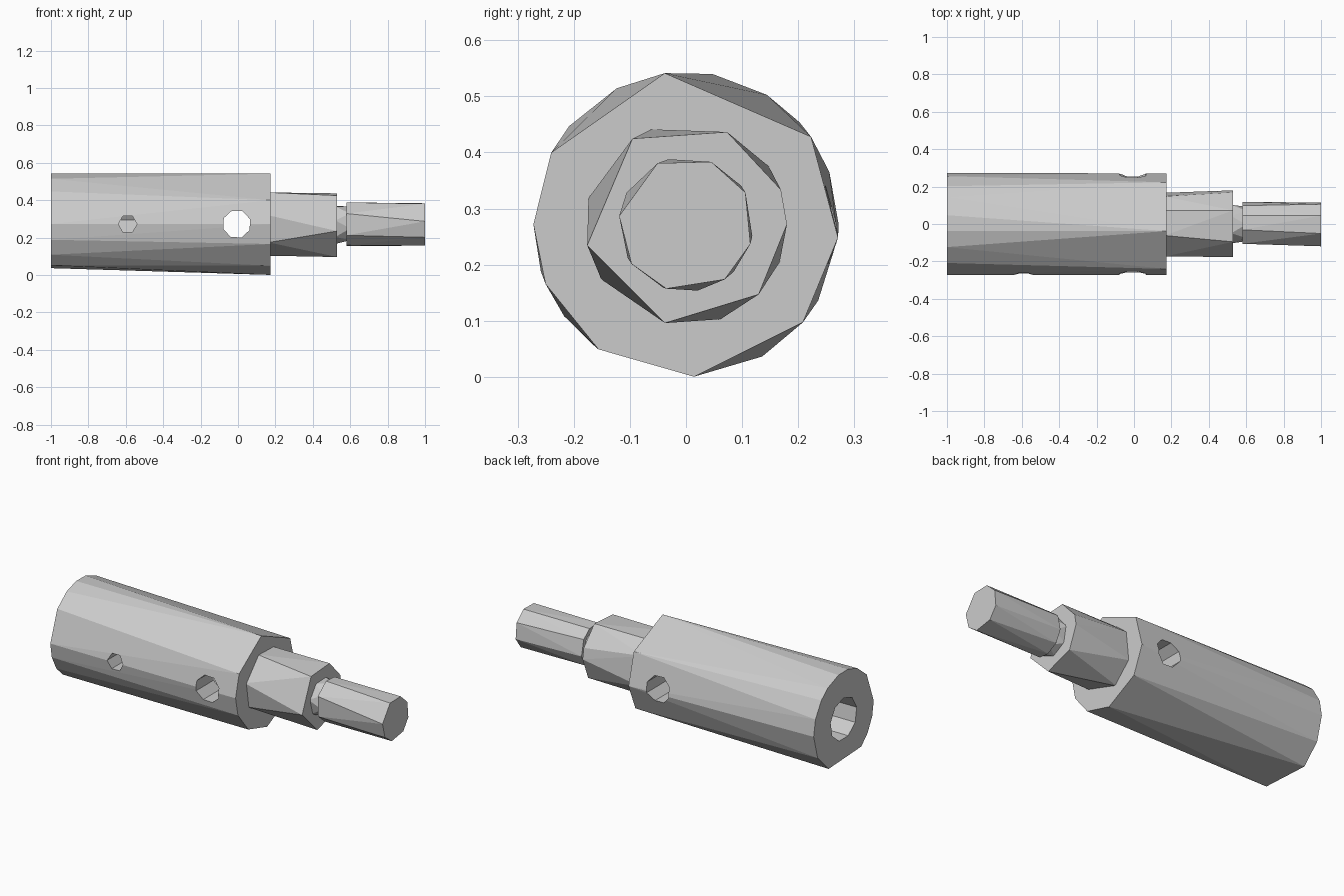
import bpy, bmesh
from math import radians, sin, cos

if "Cube" in bpy.data.objects:
    bpy.data.objects.remove(bpy.data.objects["Cube"])

CZ = 0.272  # height of the shaft axis


def hull(name, sections, place):
    """Convex faceted drum: each section is (position, radius, angles in degrees)."""
    bm = bmesh.new()
    for pos, r, angles in sections:
        for a in angles:
            bm.verts.new(place(pos, r * cos(radians(a)), r * sin(radians(a))))
    res = bmesh.ops.convex_hull(bm, input=bm.verts)
    loose = [v for v in bm.verts if not v.link_faces]
    bmesh.ops.delete(bm, geom=loose, context='VERTS')
    bmesh.ops.dissolve_limit(bm, angle_limit=radians(0.5), verts=bm.verts, edges=bm.edges)
    bmesh.ops.recalc_face_normals(bm, faces=bm.faces)
    me = bpy.data.meshes.new(name)
    bm.to_mesh(me)
    bm.free()
    ob = bpy.data.objects.new(name, me)
    bpy.context.collection.objects.link(ob)
    return ob


def along_x(p, u, v):
    return (p, u, CZ + v)


def along_y(x):
    return lambda p, u, v: (x + u, p, CZ + v)


def ring(n, start=0):
    return [start + 360 * i / n for i in range(n)]


def combine(target, other, op):
    mod = target.modifiers.new(op.lower(), 'BOOLEAN')
    mod.operation = op
    mod.solver = 'EXACT'
    mod.object = other
    other.hide_render = True
    bpy.context.view_layer.objects.active = target
    bpy.ops.object.modifier_apply(modifier=mod.name)
    bpy.data.objects.remove(other, do_unlink=True)


# Large socket body
body = hull("socket_shaft", [
    (-1.0, 0.272, [80, 58, 42, 20, 0, -30, -60, -126, -143, -162, 180, 140, 117, 98]),
    (0.175, 0.272, [98, 35, -5, -40, -87, -125, -157, 180, 152])], along_x)

# Stepped collar
collar = hull("collar", [
    (0.165, 0.18, [110, 66, 35, -22, -70, 213, 165]),
    (0.53, 0.18, [122, 66, 20, 0, -44, -102, 192])], along_x)

# Narrow neck groove
neck = hull("neck", [
    (0.52, 0.106, ring(7, 15)),
    (0.60, 0.094, ring(7, 40))], along_x)

# End stem
stem = hull("stem", [
    (0.58, 0.12, [152, 105, 68, 35, -10, -45, -80, -110, -150]),
    (1.0, 0.12, [173, 115, 68, 28, -17, -55, -107, -144])], along_x)

for part in (collar, neck, stem):
    combine(body, part, 'UNION')

# Socket bore, through cross hole, and small front screw hole
bore = hull("bore_cutter", [(-1.1, 0.12, ring(9, 10)), (0.03, 0.12, ring(9, 10))], along_x)
cross = hull("cross_hole_cutter",
             [(-0.4, 0.076, ring(8, 20)), (0.4, 0.076, ring(8, 20))], along_y(-0.007))
screw = hull("screw_hole_cutter",
             [(-0.4, 0.05, ring(6, 0)), (-0.03, 0.05, ring(6, 0))], along_y(-0.59))
for cutter in (bore, cross, screw):
    combine(body, cutter, 'DIFFERENCE')
